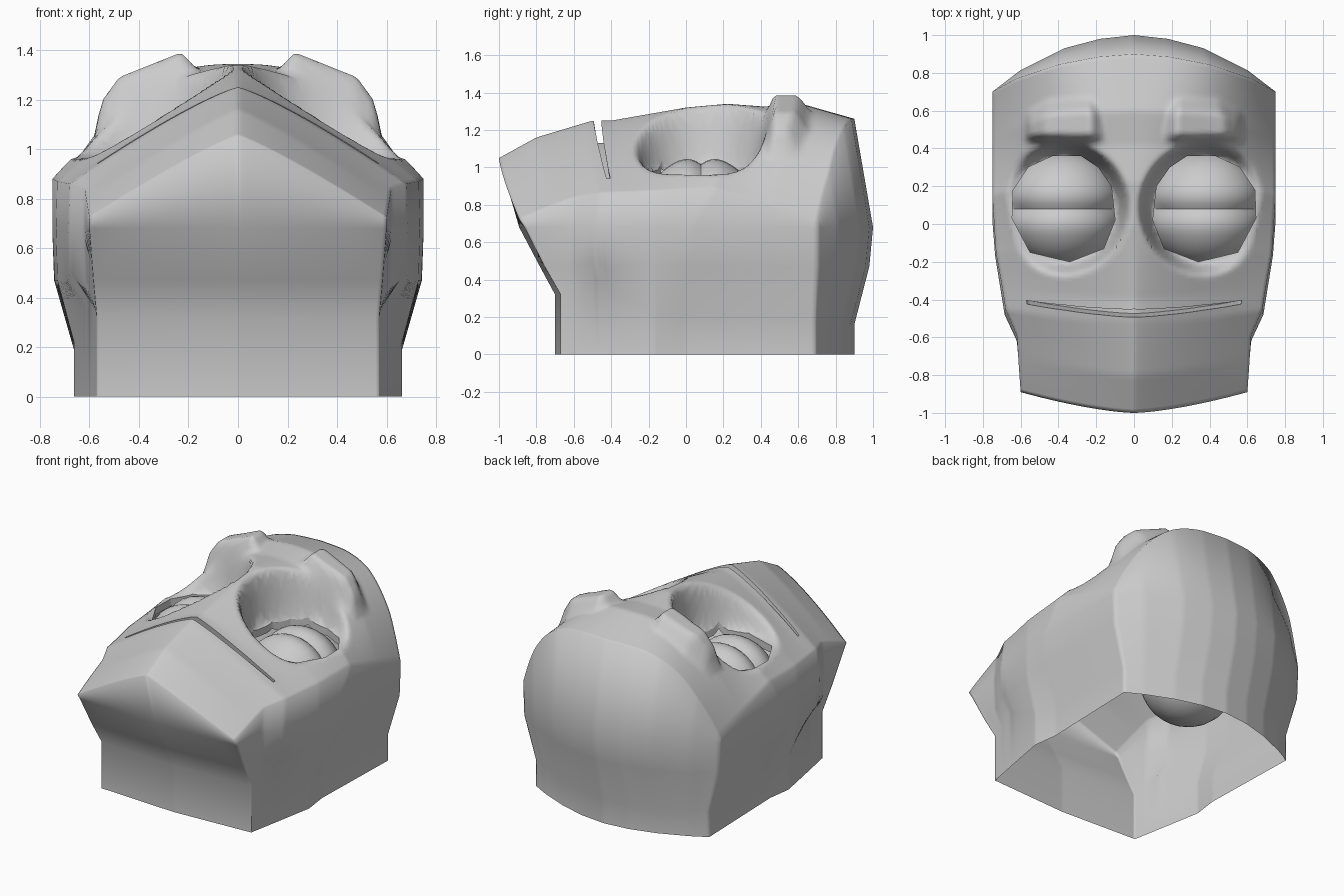
import bpy, bmesh
from math import hypot, pi
from mathutils import Vector, Matrix

if "Cube" in bpy.data.objects:
    bpy.data.objects.remove(bpy.data.objects["Cube"], do_unlink=True)

clay = bpy.data.materials.new("grey_clay")
clay.use_nodes = True
clay.diffuse_color = (0.6, 0.6, 0.6, 1)
clay.node_tree.nodes["Principled BSDF"].inputs["Base Color"].default_value = (0.6, 0.6, 0.6, 1)

COLS, ROWS = 40, 90
EYE = Vector((0.375, 0.08, 0.755))

# Half outline stations, from chin centre round the side to the crown centre
SIDE = [(0.6, -0.89, 0.72), (0.62, -0.62, 0.84), (0.68, -0.5, 0.86),
        (0.73, -0.17, 0.87), (0.75, 0.15, 0.88), (0.75, 0.7, 0.7)]
BELT = [(0, -0.88), (0.6, -0.86), (0.62, -0.62), (0.685, -0.48), (0.735, -0.17),
        (0.75, 0.02), (0.75, 0.7), (0.6, 0.815), (0.37, 0.93), (0.18, 0.98), (0, 1.0)]
# Neck outline with the height at which the wall starts to flare
BASE = [(0, -0.7, 0.32), (0.57, -0.67, 0.32), (0.583, -0.6, 0.36), (0.606, -0.48, 0.4),
        (0.663, -0.17, 0.22), (0.64, 0.0, 0.2), (0.66, 0.69, 0.18), (0.55, 0.75, 0.18),
        (0.36, 0.83, 0.16), (0.18, 0.88, 0.16), (0, 0.9, 0.16)]
CROWN_U = [0, 0.25, 0.53, 0.83, 1]
EYE_HOLE = [(0.1, 0.02), (0.12, 0.2), (0.19, 0.3), (0.28, 0.36), (0.43, 0.36), (0.56, 0.3),
            (0.64, 0.18), (0.645, 0.03), (0.55, -0.15), (0.34, -0.2), (0.16, -0.13)]


def lerp(a, b, t):
    return a + (b - a) * t


def smooth(t):
    t = min(max(t, 0), 1)
    return t * t * (3 - 2 * t)


def interp(t, keys, values):
    if t <= keys[0]:
        return values[0]
    for k in range(len(keys) - 1):
        if t <= keys[k + 1]:
            return lerp(values[k], values[k + 1], (t - keys[k]) / (keys[k + 1] - keys[k]))
    return values[-1]


def station(points, p):
    k = min(int(p), len(points) - 2)
    return Vector(points[k]).lerp(Vector(points[k + 1]), p - k)


side_x, side_y, side_z = (list(c) for c in zip(*SIDE))


def face_point(u, v):
    """Point of the upper face; u runs centre to side, v runs chin to crown."""
    ys = lerp(-0.89, 0.7, v)
    x = u * interp(ys, side_y, side_x)
    back = interp(u, CROWN_U, [0.9, 0.885, 0.845, 0.77, 0.7])
    y = lerp(-1 + 0.11 * u ** 1.5, back, v)
    y += 0.05 * u * u * smooth(1 - abs(v - 0.28) / 0.25)
    # Centre profile falling to the side edge, rounder towards the crown
    top = interp(lerp(-1, 0.9, v), [-1, -0.8, -0.5, -0.4, 0, 0.22, 0.42, 0.6, 0.9],
                 [1.05, 1.16, 1.25, 1.25, 1.32, 1.34, 1.325, 1.345, 1.26])
    z = top - (top - interp(ys, side_y, side_z)) * u ** (1.15 + 2.4 * v ** 3)
    # Eye socket
    gap = (hypot((x - EYE.x) / 0.275, (y - EYE.y) / 0.28) - 1) * 0.275
    rim_z = interp(x, [0.1, 0.64], [0.99, 0.96])
    z = min(z, lerp(rim_z, z, smooth(gap / 0.08)))
    # Brow ridge, tapering to its outer end
    brow = interp(x, [0.1, 0.16, 0.23, 0.48, 0.56, 0.59], [1.2, 1.32, 1.39, 1.29, 1.18, 0.7])
    rear = interp(x, [0.16, 0.24, 0.45, 0.57], [0.53, 0.58, 0.57, 0.51])
    weight = smooth((y - 0.42) / 0.06) * (1 - smooth((y - rear) / 0.1))
    return Vector((x, y, max(z, lerp(z, brow, weight))))


def finish(name, bm, angle):
    mesh = bpy.data.meshes.new(name)
    bm.to_mesh(mesh)
    bm.free()
    obj = bpy.data.objects.new(name, mesh)
    bpy.context.collection.objects.link(obj)
    mesh.materials.append(clay)
    mod = obj.modifiers.new("mirror", 'MIRROR')
    mod.use_clip = True
    mod.merge_threshold = 0.0005
    bpy.ops.object.select_all(action='DESELECT')
    obj.select_set(True)
    bpy.context.view_layer.objects.active = obj
    bpy.ops.object.shade_smooth_by_angle(angle=angle, keep_sharp_edges=True)


def border(faces):
    """Edges between the given faces and the rest of the surface."""
    inside = set(faces)
    return [e for e in {e for f in faces for e in f.edges}
            if len(e.link_faces) == 2 and sum(f in inside for f in e.link_faces) == 1]


# Face grid
bm = bmesh.new()
grid = [[bm.verts.new(face_point(i / COLS, j / ROWS)) for i in range(COLS + 1)]
        for j in range(ROWS + 1)]
mouth = []
for j in range(ROWS):
    for i in range(COLS):
        f = bm.faces.new((grid[j][i], grid[j][i + 1], grid[j + 1][i + 1], grid[j + 1][i]))
        if j in (24, 25) and i < 33:
            mouth.append(f)

# Walls from the edge of the face down to the open neck
rim = [(grid[0][i], i / COLS) for i in range(COLS + 1)]
for j in range(1, ROWS + 1):
    rim.append((grid[j][COLS], interp(lerp(-0.89, 0.7, j / ROWS), side_y, [1, 2, 3, 4, 5, 6])))
for i in range(COLS - 1, -1, -1):
    rim.append((grid[ROWS][i], interp(i / COLS, CROWN_U, [10, 9, 8, 7, 6])))
columns = []
for top, p in rim:
    belt, base = station(BELT, p), station(BASE, p)
    front = smooth((2.5 - p) / 1.5)
    low = belt.lerp(base.xy, lerp(0.08, 0.55, front) + 0.12 * smooth((p - 6) / 2))
    high = belt.lerp(top.co.xy, 0.1 * front)
    levels = [(high, min(0.68, top.co.z - 0.03)), (low, max(0.47, base.z + 0.1)),
              (base, base.z), (base, 0)]
    columns.append([top] + [bm.verts.new((q.x, q.y, z)) for q, z in levels])
for a, b in zip(columns, columns[1:]):
    for k in range(4):
        bm.faces.new((a[k], a[k + 1], b[k + 1], b[k]))

# Mouth slot, narrowing towards its corners
for i in range(34):
    for j in (24, 26):
        grid[j][i].co = grid[j][i].co.lerp(grid[25][i].co, 0.5 * i / 33)
for e in border(mouth):
    e.smooth = False
pocket = bmesh.ops.extrude_face_region(bm, geom=mouth)["geom"]
bmesh.ops.translate(bm, vec=(0, 0.02, -0.12),
                    verts=[g for g in pocket if isinstance(g, bmesh.types.BMVert)])
bmesh.ops.delete(bm, geom=[f for f in mouth if f.is_valid], context='FACES')
inner = [f for f in bm.faces if all(abs(v.co.x) < 1e-5 for v in f.verts)]
bmesh.ops.delete(bm, geom=inner, context='FACES')

# Faceted eye opening, with a short lip turned inwards
edges = list(zip(EYE_HOLE, EYE_HOLE[1:] + EYE_HOLE[:1]))


def in_hole(c):
    return c.z > 0.7 and all(
        (b[0] - a[0]) * (c.y - a[1]) - (b[1] - a[1]) * (c.x - a[0]) < 0 for a, b in edges)


for a, b in edges:
    near = [f for f in bm.faces if f.calc_center_median().z > 0.7
            and (f.calc_center_median().xy - EYE.xy).length < 0.34]
    geom = set(near) | {e for f in near for e in f.edges} | {v for f in near for v in f.verts}
    bmesh.ops.bisect_plane(bm, geom=list(geom), dist=1e-5, plane_co=(a[0], a[1], 0),
                           plane_no=(b[1] - a[1], a[0] - b[0], 0))
hole = [f for f in bm.faces if in_hole(f.calc_center_median())]
lip = border(hole)
bmesh.ops.delete(bm, geom=hole, context='FACES')
for e in lip:
    e.smooth = False
turned = bmesh.ops.extrude_edge_only(bm, edges=lip)["geom"]
for v in turned:
    if isinstance(v, bmesh.types.BMVert):
        v.co.z -= 0.05
bmesh.ops.recalc_face_normals(bm, faces=bm.faces)
finish("head_shell", bm, 2.6)

# Eyes: a ball whose two closed lids roll in to meet at a crease
bm = bmesh.new()
bmesh.ops.create_uvsphere(bm, u_segments=32, v_segments=32, radius=0.305,
                          matrix=Matrix.Rotation(pi / 2, 4, 'X'))
for v in bm.verts:
    roll = max(0, 1 - abs(v.co.y) / 0.12) ** 2
    v.co *= 1 - 0.14 * roll * smooth(v.co.z / 0.15)
bmesh.ops.translate(bm, vec=EYE, verts=bm.verts)
finish("eye_with_lids", bm, 0.6)
